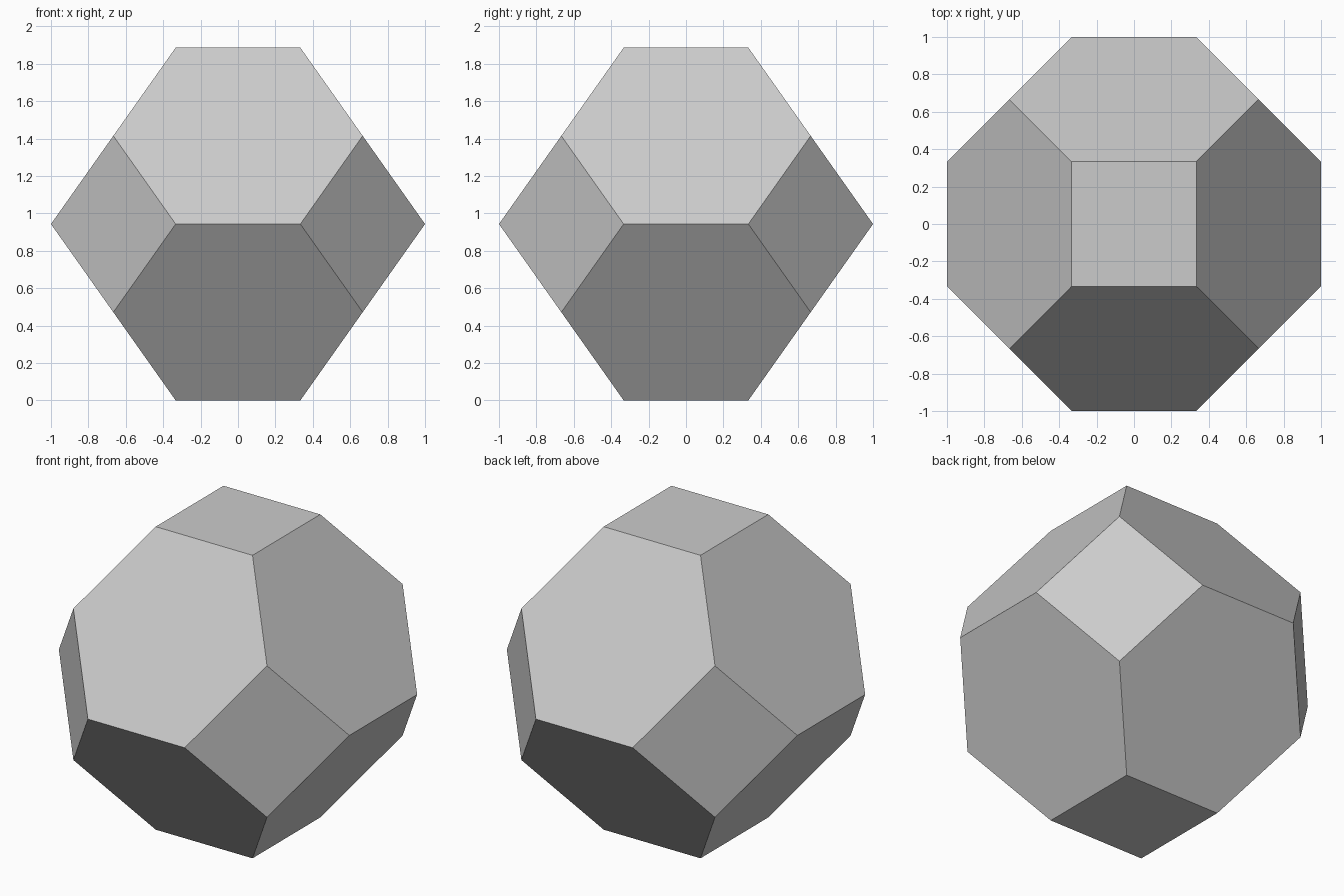
import bpy, bmesh
from itertools import permutations, product
from math import radians, sqrt
from mathutils import Matrix, Vector

if "Cube" in bpy.data.objects:
    bpy.data.objects.remove(bpy.data.objects["Cube"])

EDGE = 2 / 3
UNIT = EDGE / sqrt(2)

# Truncated octahedron corners: every signed permutation of (0, 1, 2)
corners = {(a * s, b * t, c * u)
           for a, b, c in permutations((0, 1, 2))
           for s, t, u in product((-1, 1), repeat=3)}

bm = bmesh.new()
turn = Matrix.Rotation(radians(45), 3, 'Z')
for c in sorted(corners):
    bm.verts.new(turn @ Vector(c) * UNIT + Vector((0, 0, 2 * UNIT)))

# Wrap the corners and merge coplanar triangles into squares and hexagons
bmesh.ops.convex_hull(bm, input=bm.verts[:])
bmesh.ops.dissolve_limit(bm, angle_limit=radians(1), verts=bm.verts[:], edges=bm.edges[:])
bmesh.ops.recalc_face_normals(bm, faces=bm.faces[:])

mesh = bpy.data.meshes.new("truncated_octahedron")
bm.to_mesh(mesh)
bm.free()
bpy.context.collection.objects.link(bpy.data.objects.new("truncated_octahedron", mesh))
